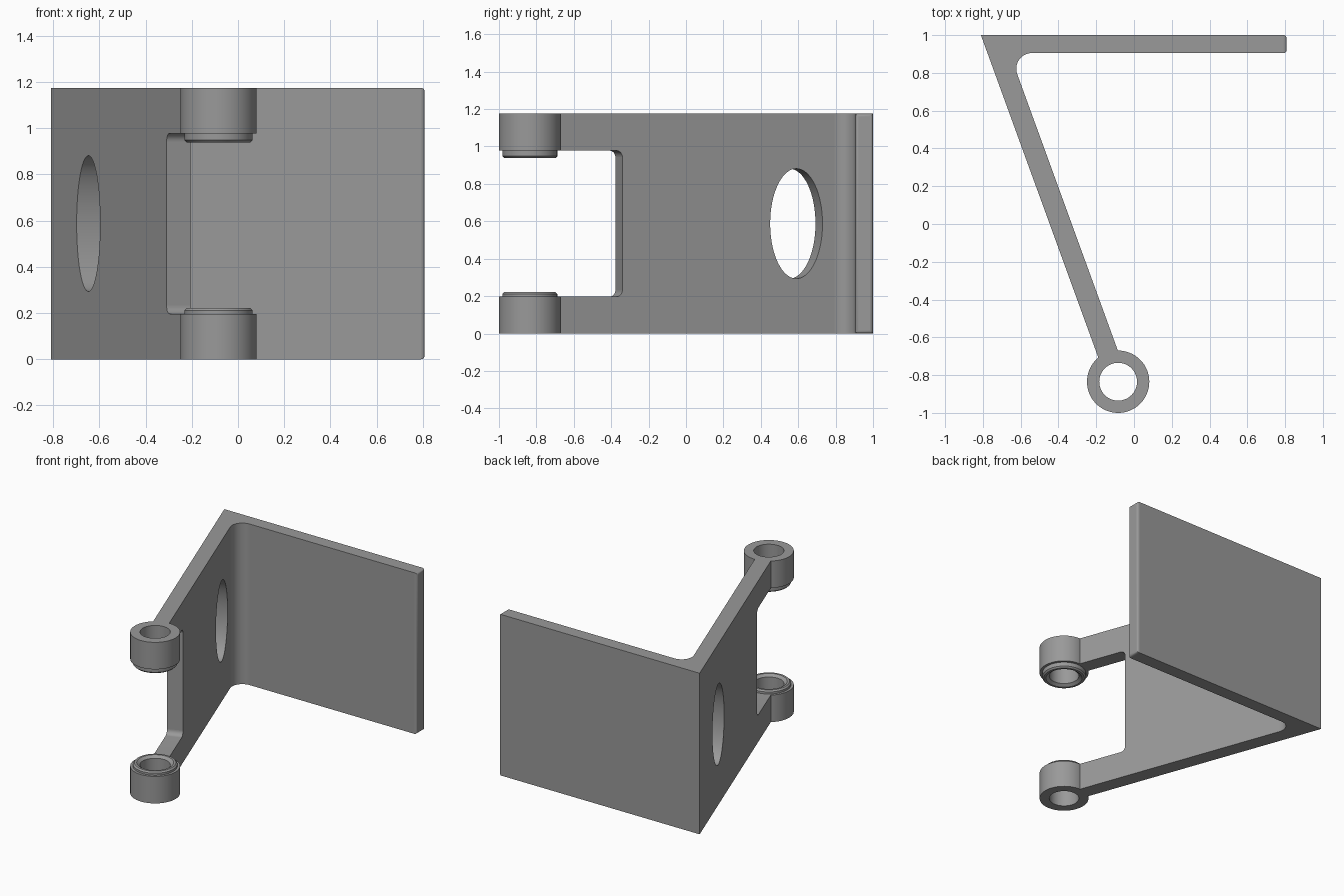
import bpy, bmesh
from math import sin, cos, pi, radians, tan
from mathutils import Vector

if "Cube" in bpy.data.objects:
    bpy.data.objects.remove(bpy.data.objects["Cube"])

H = 1.175                       # overall height
C = Vector((-0.084, -0.835))    # hinge axis
A = radians(70)
U = Vector((-cos(A), sin(A)))   # along the arm, hinge to corner
N = Vector((sin(A), cos(A)))    # across the arm, towards the inside
T = 0.055                       # half thickness of the arm
LEDGE = 0.197                   # knuckle height


def at(s, t):
    return C + U * s + N * t


def s_for_y(y, t):
    return (y - C.y - N.y * t) / U.y


def arc(cx, cy, rx, ry, a0, a1, n):
    return [(cx + rx * cos(a0 + (a1 - a0) * i / n),
             cy + ry * sin(a0 + (a1 - a0) * i / n)) for i in range(n + 1)]


def finish(name, bm):
    bmesh.ops.recalc_face_normals(bm, faces=bm.faces[:])
    me = bpy.data.meshes.new(name)
    bm.to_mesh(me)
    bm.free()
    ob = bpy.data.objects.new(name, me)
    bpy.context.collection.objects.link(ob)
    return ob


def prism(points, vec):
    bm = bmesh.new()
    face = bm.faces.new([bm.verts.new(p) for p in points])
    ext = bmesh.ops.extrude_face_region(bm, geom=[face])
    bmesh.ops.translate(bm, verts=[v for v in ext["geom"]
                                   if isinstance(v, bmesh.types.BMVert)], vec=vec)
    return bm


def arm_cutter(name, outline):
    # outline in (distance along arm, height), pushed through the thickness
    pts = [(*at(s, -0.2), z) for s, z in outline]
    ob = finish(name, prism(pts, (N.x * 0.4, N.y * 0.4, 0)))
    ob.hide_render = True
    return ob


def knuckle(name, tip, flip):
    # turned hinge ring with a stepped, chamfered lip
    prof = [(0.1, 0), (0.165, 0), (0.165, LEDGE), (0.147, LEDGE), (0.147, tip - 0.01),
            (0.137, tip), (0.122, tip), (0.1, tip - 0.016)]
    n = 64
    bm = bmesh.new()
    rings = [[bm.verts.new((C.x + r * cos(2 * pi * i / n), C.y + r * sin(2 * pi * i / n),
                            H - z if flip else z)) for r, z in prof] for i in range(n)]
    for i in range(n):
        a, b = rings[i], rings[(i + 1) % n]
        for j in range(len(prof)):
            k = (j + 1) % len(prof)
            bm.faces.new((a[j], b[j], b[k], a[k]))
    return finish(name, bm)


# angled bracket: back plate and arm as one profile with an inner fillet
Y_IN, X_END, R = 0.905, 0.808, 0.083
corner = at(s_for_y(Y_IN, T), T)
fillet = arc(corner.x + R / tan(A / 2), Y_IN - R, R, R, pi / 2, pi + radians(20), 14)
outline = [at(0.125, -T), at(0.125, T)] + fillet[::-1] + \
          [(X_END, Y_IN), (X_END, 1.0), at(s_for_y(1.0, -T), -T)]
bm = prism([(p[0], p[1], 0) for p in outline], (0, 0, H))
end = [e for e in bm.edges if all(abs(v.co.x - X_END) < 1e-4 for v in e.verts)]
bmesh.ops.bevel(bm, geom=end, offset=0.016, segments=4, profile=0.5, affect='EDGES')
bracket = finish("angled_bracket", bm)

# notch between the two hinge lugs, and the oval window
s0, r = s_for_y(-0.34, T), 0.035
notch = arm_cutter("notch_cutter", [(-0.5, LEDGE)]
                   + arc(s0 - r, LEDGE + r, r, r, -pi / 2, 0, 8)
                   + arc(s0 - r, H - LEDGE - r, r, r, 0, pi / 2, 8) + [(-0.5, H - LEDGE)])
oval = arm_cutter("oval_cutter", arc(s_for_y(0.59, T), H / 2, 0.149, 0.294, 0, 2 * pi, 64)[:-1])

# combine the parts
parts = [(notch, 'DIFFERENCE'), (oval, 'DIFFERENCE'),
         (knuckle("lower_knuckle", 0.222, False), 'UNION'),
         (knuckle("upper_knuckle", 0.237, True), 'UNION')]
bpy.context.view_layer.objects.active = bracket
bracket.select_set(True)
for tool, op in parts:
    mod = bracket.modifiers.new(tool.name, 'BOOLEAN')
    mod.operation, mod.object, mod.solver = op, tool, 'EXACT'
    bpy.ops.object.modifier_apply(modifier=mod.name)
    bpy.data.objects.remove(tool)
bpy.ops.object.shade_smooth_by_angle(angle=radians(30))

# large plane faces stay flat
for p in bracket.data.polygons:
    if p.area > 0.05:
        p.use_smooth = False

# dark grey finish
mat = bpy.data.materials.new("dark_grey")
mat.diffuse_color = (0.32, 0.32, 0.32, 1)
mat.use_nodes = True
mat.node_tree.nodes["Principled BSDF"].inputs["Base Color"].default_value = mat.diffuse_color
bracket.data.materials.clear()
bracket.data.materials.append(mat)
